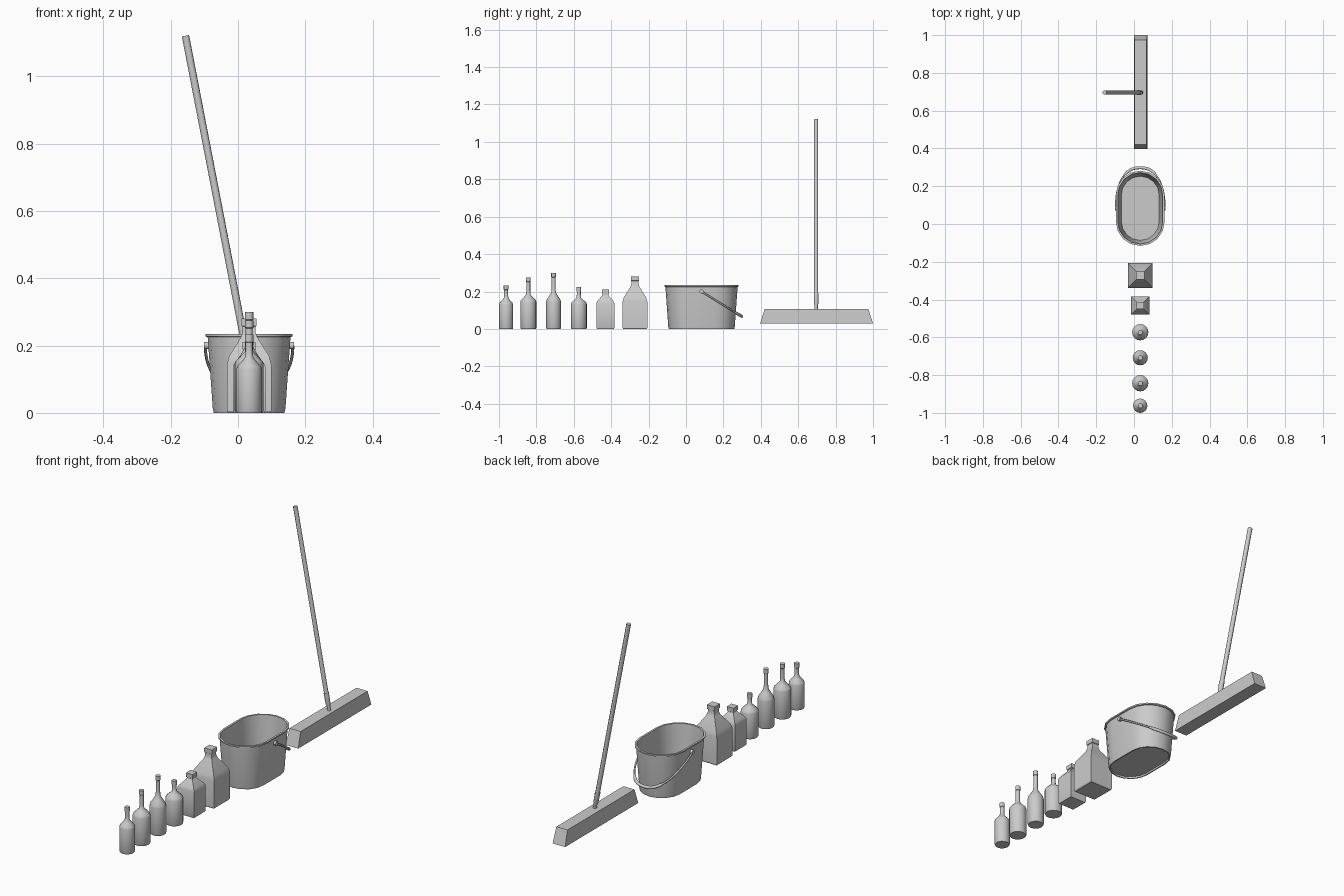
import bpy, bmesh, math
from mathutils import Vector

if "Cube" in bpy.data.objects:
    bpy.data.objects.remove(bpy.data.objects["Cube"], do_unlink=True)

grey = bpy.data.materials.new("plain grey")
grey.use_nodes = True
grey.diffuse_color = (0.6, 0.6, 0.6, 1)
grey.node_tree.nodes["Principled BSDF"].inputs["Base Color"].default_value = (0.6, 0.6, 0.6, 1)
CX = 0.033


def round_section(r, sides=16):
    return [(r * math.cos(a), r * math.sin(a))
            for a in (math.tau * i / sides for i in range(sides))]


def square_section(r):
    return [(r, -r), (r, r), (-r, r), (-r, -r)]


def block_section(size):
    x, y = size
    return [(x, -y), (x, y), (-x, y), (-x, -y)]


def stadium_section(r, straight=0.07, steps=8):
    pts = []
    for side in (1, -1):
        for i in range(steps + 1):
            a = math.pi * i / steps
            pts.append((side * r * math.cos(a), side * (r * math.sin(a) + straight)))
    return pts


def finish(name, bm, location=(0, 0, 0), angle=30):
    bmesh.ops.recalc_face_normals(bm, faces=bm.faces)
    mesh = bpy.data.meshes.new(name)
    bm.to_mesh(mesh)
    bm.free()
    mesh.materials.append(grey)
    obj = bpy.data.objects.new(name, mesh)
    obj.location = location
    bpy.context.collection.objects.link(obj)
    bpy.ops.object.select_all(action='DESELECT')
    obj.select_set(True)
    bpy.context.view_layer.objects.active = obj
    bpy.ops.object.shade_smooth_by_angle(angle=math.radians(angle))
    return obj


def skin(bm, rings):
    """Join consecutive vertex rings and cap both ends."""
    for low, high in zip(rings, rings[1:]):
        n = len(low)
        for i in range(n):
            j = (i + 1) % n
            bm.faces.new((low[i], low[j], high[j], high[i]))
    bm.faces.new(rings[0][::-1])
    bm.faces.new(rings[-1])


def loft(name, section, profile, location, angle=30):
    bm = bmesh.new()
    skin(bm, [[bm.verts.new((x, y, z)) for x, y in section(r)] for r, z in profile])
    return finish(name, bm, location, angle)


def tube(name, path, radii, sides=8):
    """Round tube through the path points with one radius per point."""
    bm = bmesh.new()
    path = [Vector(p) for p in path]
    rings = []
    for i, p in enumerate(path):
        along = (path[min(i + 1, len(path) - 1)] - path[max(i - 1, 0)]).normalized()
        u = along.cross(Vector((0.1, 0.5, 0.86))).normalized()
        v = along.cross(u)
        rings.append([bm.verts.new(p + u * x + v * y)
                      for x, y in round_section(radii[i], sides)])
    skin(bm, rings)
    return finish(name, bm, angle=50)


# Round bottles: y, radius, body top, neck base, height
for i, (y, r, body, neck, top) in enumerate([
        (-0.962, 0.038, 0.13, 0.165, 0.233),
        (-0.843, 0.043, 0.145, 0.182, 0.275),
        (-0.708, 0.04, 0.143, 0.195, 0.30),
        (-0.573, 0.043, 0.132, 0.167, 0.223)], 1):
    rise = neck - body
    loft(f"round_bottle_{i}", round_section, [
        (r * 0.93, 0), (r, 0.006), (r, body), (r * 0.92, body + rise * 0.25),
        (r * 0.55, body + rise * 0.68), (0.0125, neck), (0.0105, neck + 0.02),
        (0.0105, top - 0.024), (0.0125, top - 0.022), (0.0125, top)],
        (CX, y, 0), 40)

# Square bottles: y, half width, body top, neck base, height, neck half width
for i, (y, r, body, neck, top, n) in enumerate([
        (-0.431, 0.048, 0.138, 0.182, 0.21, 0.016),
        (-0.273, 0.066, 0.145, 0.24, 0.28, 0.019)], 1):
    rise = neck - body
    loft(f"square_bottle_{i}", square_section, [
        (r * 0.94, 0), (r, 0.006), (r, body), (r * 0.9, body + rise * 0.25),
        (n * 1.25, body + rise * 0.85), (n, neck), (n, top - 0.024),
        (n + 0.003, top - 0.022), (n + 0.003, top)], (CX, y, 0))

# Bucket: outside wall, rolled rim, inside wall and floor
BY = 0.083
loft("bucket", stadium_section, [
    (0.097, 0.008), (0.099, 0), (0.105, 0), (0.108, 0.014), (0.123, 0.225),
    (0.129, 0.227), (0.129, 0.234), (0.119, 0.234), (0.1, 0.018)], (CX, BY, 0))

# Bucket ears
for side, label in ((1, "left"), (-1, "right")):
    tube(f"bucket_ear_{label}", [(CX + side * 0.117, BY, 0.2),
                                 (CX + side * 0.134, BY, 0.2)], [0.011, 0.011], 10)

# Bucket bail hanging towards the back, with a thicker grip in the middle
swing = Vector((0, 0.215, -0.133))
path, radii = [], []
for i in range(25):
    a = math.pi * i / 24
    x = 0.13 * math.copysign(abs(math.cos(a)) ** 0.85, math.cos(a))
    path.append(Vector((CX + x, BY, 0.2)) + swing * math.sin(a) ** 0.9)
    radii.append(0.008 if 8 <= i <= 16 else 0.0045)
tube("bucket_bail", path, radii)

# Broom head, flaring towards the floor
loft("broom_head", block_section, [((0.036, 0.302), 0.028), ((0.032, 0.277), 0.107)],
     (0.035, 0.698, 0))

# Leaning broom handle with its socket
foot, tip = Vector((0.041, 0.696, 0.1)), Vector((-0.156, 0.696, 1.12))
tube("broom_socket", [foot.lerp(tip, t) for t in (0, 0.025, 0.035, 0.09)],
     [0.009, 0.009, 0.0125, 0.0135])
tube("broom_handle", [foot.lerp(tip, t) for t in (0.08, 1)], [0.0115, 0.0115])
